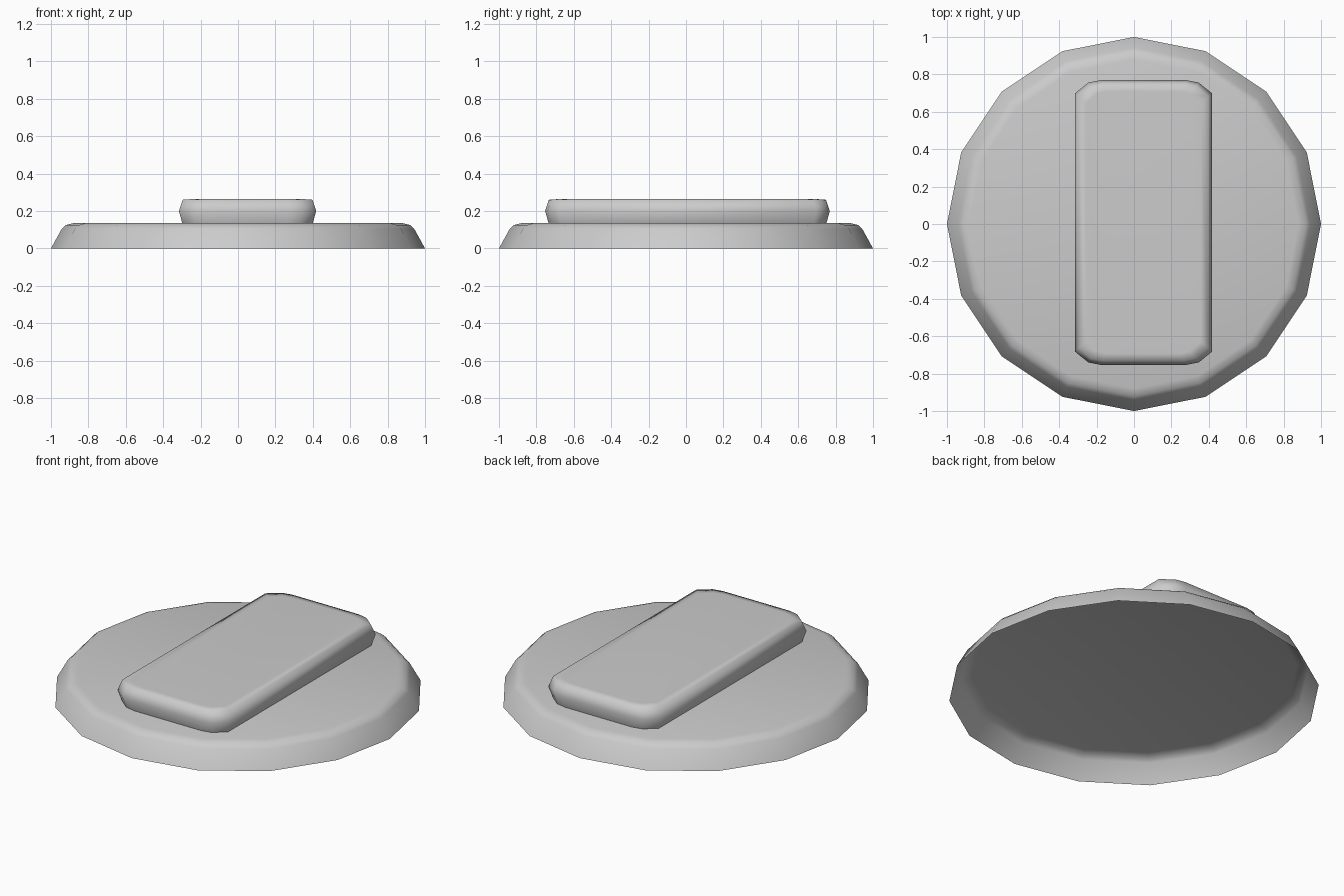
import bpy, bmesh, math

if "Cube" in bpy.data.objects:
    bpy.data.objects.remove(bpy.data.objects["Cube"])


def loft(name, rings, angle):
    """Shell with an open underside, from a bottom-to-top stack of rings."""
    bm = bmesh.new()
    loops = [[bm.verts.new(p) for p in ring] for ring in rings]
    n = len(loops[0])
    for a, b in zip(loops, loops[1:]):
        for i in range(n):
            j = (i + 1) % n
            bm.faces.new((a[i], a[j], b[j], b[i]))
    bm.faces.new(loops[-1])
    mesh = bpy.data.meshes.new(name)
    bm.to_mesh(mesh)
    bm.free()
    obj = bpy.data.objects.new(name, mesh)
    bpy.context.collection.objects.link(obj)
    bpy.ops.object.select_all(action='DESELECT')
    obj.select_set(True)
    bpy.context.view_layer.objects.active = obj
    bpy.ops.object.shade_smooth_by_angle(angle=math.radians(angle))
    return obj


# Round base: 16 sides, sloped wall, softened top rim, hollow underneath
SIDES = 16
base_profile = [(1.0, 0.0), (0.942, 0.105), (0.92, 0.125), (0.88, 0.135)]
loft("round_base",
     [[(r * math.cos(math.tau * i / SIDES), r * math.sin(math.tau * i / SIDES), z)
       for i in range(SIDES)] for r, z in base_profile], 60)

# Raised slab: rounded rectangle, widest at mid height, resting on the base
CX, CY = 0.051, 0.008
HX, HY = 0.367, 0.761
outline = [(HX, 0.69), (0.295, 0.748), (0.23, HY)]
outline += [(-x, y) for x, y in outline[::-1]]
outline += [(-x, -y) for x, y in outline]
slab_profile = [(0.018, 0.135), (0.0, 0.20), (0.02, 0.26), (0.06, 0.263)]


def inset(d, z):
    return [(CX + x * (1 - d / HX), CY + y * (1 - d / HY), z) for x, y in outline]


loft("raised_slab", [inset(d, z) for d, z in slab_profile], 80)
